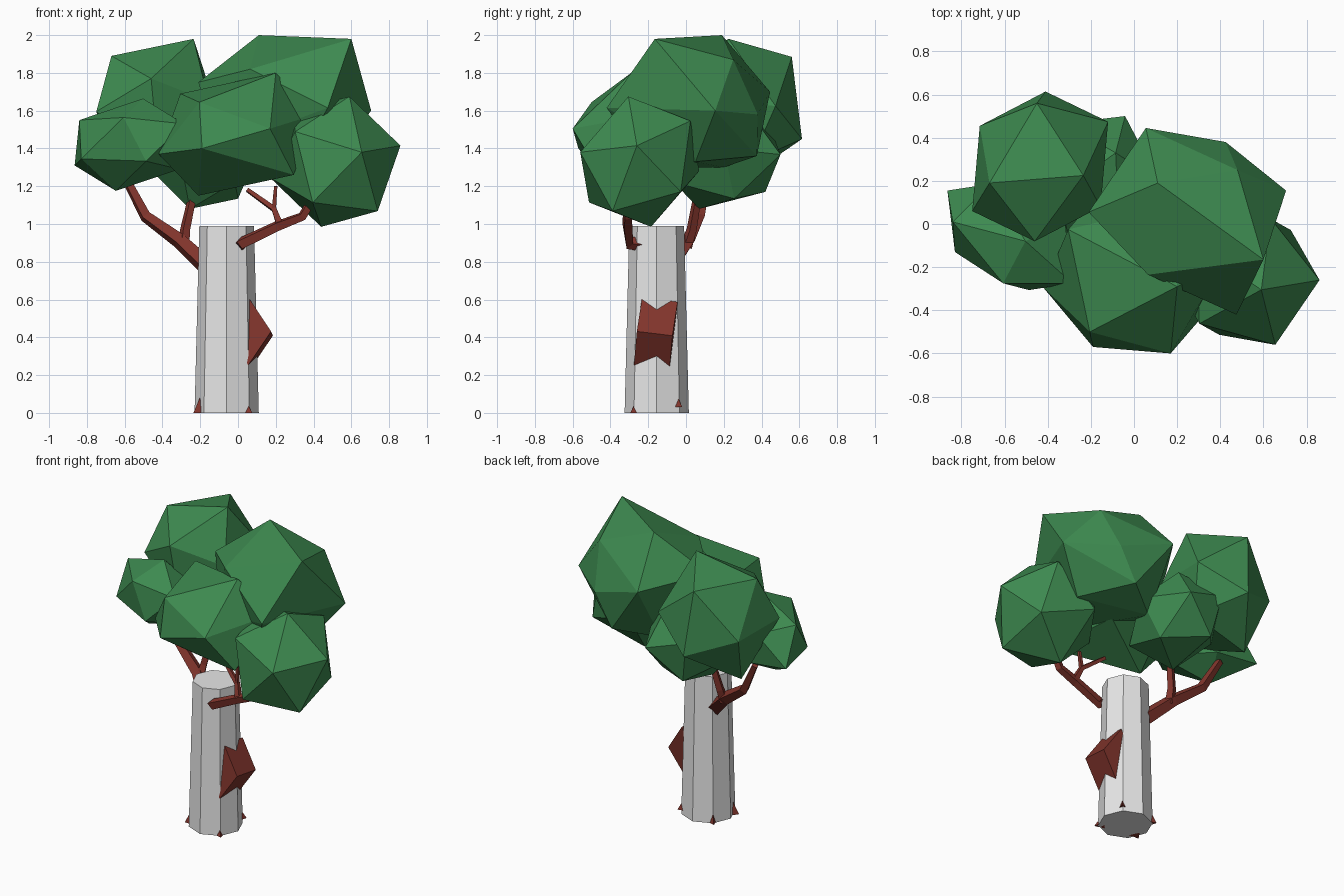
import bpy, bmesh, math
from mathutils import Vector

cube = bpy.data.objects.get("Cube")
if cube:
    bpy.data.objects.remove(cube, do_unlink=True)

PHI = (1 + math.sqrt(5)) / 2


def material(name, rgb):
    mat = bpy.data.materials.new(name)
    mat.use_nodes = True
    mat.diffuse_color = (*rgb, 1)
    mat.node_tree.nodes["Principled BSDF"].inputs["Base Color"].default_value = (*rgb, 1)
    return mat


GREEN = material("leaf_green", (0.047, 0.255, 0.08))
BROWN = material("red_brown_bark", (0.22, 0.035, 0.025))
GREY = material("pale_grey_bark", (0.8, 0.8, 0.8))


def finish(obj, name, mat):
    obj.name = name
    obj.data.name = name
    obj.data.materials.clear()
    obj.data.materials.append(mat)
    return obj


def hull(name, points):
    """Faceted leaf clump wrapped around its corner points."""
    bm = bmesh.new()
    for point in points:
        bm.verts.new(point)
    bmesh.ops.convex_hull(bm, input=bm.verts)
    bmesh.ops.recalc_face_normals(bm, faces=bm.faces)
    mesh = bpy.data.meshes.new(name)
    bm.to_mesh(mesh)
    bm.free()
    obj = bpy.data.objects.new(name, mesh)
    bpy.context.collection.objects.link(obj)
    return finish(obj, name, GREEN)


def clump(name, centre, *corners):
    """Icosahedral clump: corners and their opposites about the centre.
    Three corners describe one face; the rest follow."""
    centre = Vector(centre)
    arms = [Vector(c) - centre for c in corners]
    if len(arms) == 3:
        a, b, c = arms
        arms += [(a + b) / PHI - c, (b + c) / PHI - a, (c + a) / PHI - b]
    return hull(name, [centre + arm * side for arm in arms for side in (1, -1)])


def branch(name, points, start, end):
    """Four-sided tapering limb along a path."""
    curve = bpy.data.curves.new(name, "CURVE")
    curve.dimensions = "3D"
    curve.bevel_depth = 1
    curve.bevel_resolution = 0
    curve.use_fill_caps = True
    spline = curve.splines.new("POLY")
    spline.use_smooth = False
    spline.points.add(len(points) - 1)
    for i, (point, co) in enumerate(zip(spline.points, points)):
        point.co = (*co, 1)
        point.radius = start + (end - start) * i / (len(points) - 1)
    obj = bpy.data.objects.new(name, curve)
    bpy.context.collection.objects.link(obj)
    bpy.ops.object.select_all(action="DESELECT")
    obj.select_set(True)
    bpy.context.view_layer.objects.active = obj
    bpy.ops.object.convert(target="MESH")
    return finish(bpy.context.object, name, BROWN)


# Trunk: tapered octagonal post
TX, TY = -0.06, -0.155
bpy.ops.mesh.primitive_cone_add(vertices=8, radius1=0.17, radius2=0.145,
                                depth=0.99, location=(TX, TY, 0.495))
finish(bpy.context.object, "trunk", GREY)

# Wedge of bark on the side of the trunk
bpy.ops.mesh.primitive_cylinder_add(vertices=4, radius=1, depth=1,
                                    location=(0.06, -0.16, 0.42),
                                    rotation=(math.pi / 2 - 0.12, 0, -0.05))
knot = finish(bpy.context.object, "bark_knot", BROWN)
knot.scale = (0.12, 0.18, 0.19)

# Root tips around the base: direction, foot height, tip height
ROOTS = [(44, 0.03, 0.1), (135, 0, 0.1), (205, 0, 0.09), (314, 0, 0.06)]
for i, (degrees, foot, tip) in enumerate(ROOTS):
    angle = math.radians(degrees)
    out = Vector((math.cos(angle), math.sin(angle), 0))
    bpy.ops.mesh.primitive_cone_add(vertices=3, radius1=0.042, radius2=0, depth=tip - foot,
                                    location=Vector((TX, TY, (foot + tip) / 2)) + out * 0.152,
                                    rotation=(0, 0, angle - math.pi / 2))
    finish(bpy.context.object, f"root_tip_{i + 1}", BROWN)

# Branches
branch("right_limb", [(-0.16, -0.09, 0.77), (-0.31, 0.01, 0.91), (-0.49, 0.07, 1.04),
                      (-0.6, 0.11, 1.25)], 0.052, 0.024)
branch("right_fork", [(-0.29, 0.0, 0.88), (-0.28, 0.03, 0.97),
                      (-0.23, 0.07, 1.2)], 0.034, 0.022)
branch("left_limb", [(0.02, -0.22, 0.89), (0.02, -0.3, 0.9), (0.21, -0.31, 0.99),
                     (0.34, -0.31, 1.04), (0.4, -0.3, 1.14)], 0.038, 0.024)
branch("left_fork", [(0.22, -0.31, 1.0), (0.19, -0.28, 1.08), (0.05, -0.22, 1.18)],
       0.024, 0.014)
branch("left_twig", [(0.19, -0.28, 1.08), (0.2, -0.29, 1.2)], 0.016, 0.012)

# Leaf clumps
hull("crown_leaves", [
    (0.11, 0.19, 2.0), (0.6, -0.165, 1.98), (0.48, 0.25, 1.87), (0.065, -0.235, 1.82),
    (-0.21, 0.055, 1.75), (0.055, 0.445, 1.7), (0.705, 0.155, 1.6), (0.475, -0.42, 1.615),
    (0.425, 0.38, 1.58), (0.3, 0.375, 1.36), (0.5, 0.05, 1.33), (0.05, 0.2, 1.3),
    (0.3, -0.2, 1.3), (-0.1, -0.05, 1.4)])
clump("front_leaves", (-0.005, -0.24, 1.475), (0.2, -0.29, 1.8), (-0.305, -0.025, 1.69),
      (-0.42, -0.295, 1.37), (-0.205, -0.5, 1.645), (0.17, -0.6, 1.505), (-0.19, -0.57, 1.4))
clump("left_leaves", (0.515, -0.245, 1.33), (0.59, -0.305, 1.675), (0.86, -0.26, 1.415),
      (0.655, -0.56, 1.38))
clump("back_leaves", (-0.435, 0.267, 1.61), (-0.235, 0.225, 1.98), (-0.67, 0.19, 1.89),
      (-0.45, 0.56, 1.885), (-0.46, -0.08, 1.77), (-0.75, 0.06, 1.595), (-0.715, 0.455, 1.57))
clump("right_leaves", (-0.575, -0.06, 1.42), (-0.84, 0.01, 1.55), (-0.865, 0.155, 1.31),
      (-0.83, -0.13, 1.345))
clump("low_leaves", (-0.17, 0.2, 1.34), (-0.255, 0.07, 1.08), (-0.455, 0.2, 1.28),
      (-0.27, 0.42, 1.17))
